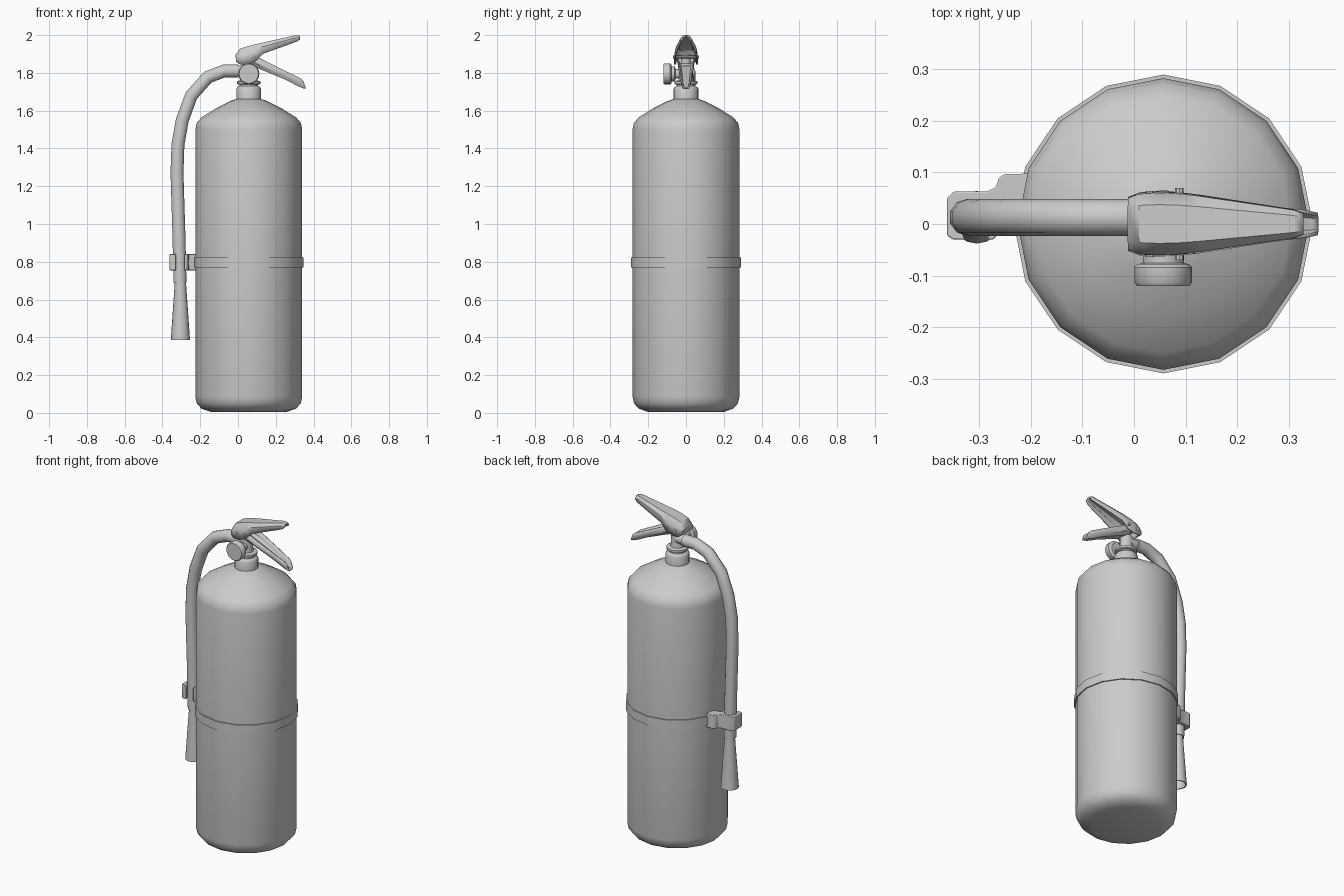
import bpy, bmesh, math
from mathutils import Matrix, Vector

if "Cube" in bpy.data.objects:
    bpy.data.objects.remove(bpy.data.objects["Cube"], do_unlink=True)

grey = bpy.data.materials.new("plain_grey")
grey.use_nodes = True
COLOR = (0.6, 0.6, 0.6, 1)
grey.diffuse_color = COLOR
grey.node_tree.nodes["Principled BSDF"].inputs["Base Color"].default_value = COLOR

CX = 0.057  # axis of the tank


def finish(obj, angle=40):
    obj.data.materials.append(grey)
    bpy.ops.object.select_all(action="DESELECT")
    obj.select_set(True)
    bpy.context.view_layer.objects.active = obj
    bpy.ops.object.shade_smooth_by_angle(angle=math.radians(angle))
    return obj


def from_bmesh(name, bm, angle=40):
    bmesh.ops.recalc_face_normals(bm, faces=bm.faces)
    mesh = bpy.data.meshes.new(name)
    bm.to_mesh(mesh)
    bm.free()
    obj = bpy.data.objects.new(name, mesh)
    bpy.context.collection.objects.link(obj)
    return finish(obj, angle)


def lathe(name, profile, loc, segments=16, axis="Z", angle=40):
    """Revolve (radius, height) points around an axis through loc."""
    bm = bmesh.new()
    verts = [bm.verts.new((r, 0, h)) for r, h in profile]
    edges = [bm.edges.new(p) for p in zip(verts, verts[1:])]
    bmesh.ops.spin(bm, geom=verts + edges, axis=(0, 0, 1), cent=(0, 0, 0),
                   angle=math.tau, steps=segments, use_duplicate=False)
    bmesh.ops.remove_doubles(bm, verts=bm.verts, dist=0.0005)
    turn = {"Z": Matrix(), "Y": Matrix.Rotation(math.pi / 2, 4, "X"),
            "X": Matrix.Rotation(math.pi / 2, 4, "Y")}[axis]
    bmesh.ops.transform(bm, matrix=Matrix.Translation(loc) @ turn, verts=bm.verts)
    return from_bmesh(name, bm, angle)


def channel(name, stations, thickness=0.007):
    """Folded sheet lever: stations are (x, closed side z, open edge z, half width)."""
    bm = bmesh.new()
    rows = []
    for x, s, e, w in stations:
        half = [(w, e), (w * 0.95, s + 0.35 * (e - s)), (w * 0.6, s)]
        pts = half + [(-y, z) for y, z in reversed(half)]
        rows.append([bm.verts.new((x, y, z)) for y, z in pts])
    for a, b in zip(rows, rows[1:]):
        for i in range(len(a) - 1):
            bm.faces.new((a[i], a[i + 1], b[i + 1], b[i]))
    bm.faces.new(rows[0])
    obj = from_bmesh(name, bm, 35)
    solid = obj.modifiers.new("sheet", "SOLIDIFY")
    solid.thickness = thickness
    solid.offset = 0
    return obj


def slab(name, outline, z0, z1, bevel=0.006):
    """Extrude an XY outline upward and soften its edges."""
    bm = bmesh.new()
    face = bm.faces.new([bm.verts.new((x, y, z0)) for x, y in outline])
    out = bmesh.ops.extrude_face_region(bm, geom=[face])
    top = [v for v in out["geom"] if isinstance(v, bmesh.types.BMVert)]
    bmesh.ops.translate(bm, verts=top, vec=(0, 0, z1 - z0))
    obj = from_bmesh(name, bm, 30)
    mod = obj.modifiers.new("soft", "BEVEL")
    mod.width = bevel
    mod.segments = 2
    return obj


# Tank and its band
lathe("tank", [(0, 0.005), (0.2, 0.005), (0.25, 0.022), (0.275, 0.05), (0.283, 0.085),
               (0.283, 1.5), (0.276, 1.535), (0.25, 1.565), (0.17, 1.615),
               (0.1, 1.65), (0.06, 1.664), (0, 1.664)], (CX, 0, 0), angle=50)
lathe("band", [(0.28, 0.77), (0.29, 0.77), (0.29, 0.823), (0.28, 0.823), (0.28, 0.77)],
      (CX, 0, 0))

# Neck collar and valve
lathe("neck_collar", [(0, 1.65), (0.066, 1.65), (0.066, 1.715), (0.06, 1.725), (0.05, 1.73),
                      (0.05, 1.738), (0.062, 1.742), (0.062, 1.755), (0.045, 1.76),
                      (0, 1.76)], (CX, 0, 0), 20)
lathe("valve_stem", [(0, 1.75), (0.042, 1.75), (0.036, 1.785), (0.036, 1.84),
                     (0.025, 1.85), (0.025, 1.9), (0, 1.9)], (CX, 0, 0), 16)
lathe("hose_connector", [(0, -0.06), (0.03, -0.06), (0.03, 0.03), (0, 0.03)],
      (CX - 0.03, 0.008, 1.81), 12, "X")

# Pressure gauge facing forward
lathe("gauge", [(0, 0.02), (0.026, 0.02), (0.026, 0.055), (0.04, 0.06), (0.04, 0.076),
                (0.05, 0.078), (0.056, 0.084), (0.056, 0.113), (0.051, 0.12), (0, 0.12)],
      (CX, 0, 1.795), 20, "Y")

# Carry handle opens downward, squeeze lever opens upward
channel("carry_handle", [(-0.009, 1.895, 1.86, 0.05), (0.012, 1.925, 1.845, 0.058),
                         (0.05, 1.938, 1.845, 0.06), (0.09, 1.948, 1.86, 0.058),
                         (0.13, 1.957, 1.9, 0.053), (0.31, 1.997, 1.965, 0.025),
                         (0.328, 1.993, 1.976, 0.018)])
channel("squeeze_lever", [(0.06, 1.845, 1.895, 0.044), (0.1, 1.83, 1.885, 0.043),
                          (0.245, 1.77, 1.813, 0.033), (0.328, 1.728, 1.773, 0.024),
                          (0.345, 1.722, 1.758, 0.021), (0.357, 1.719, 1.726, 0.018)])

# Hinge rivets across the handle
for name, x, z, reach in (("rear_rivet", 0.03, 1.878, 0.064), ("front_rivet", 0.088, 1.884, 0.07)):
    lathe(name, [(0, -reach), (0.008, -reach), (0.008, reach), (0, reach)], (x, 0, z), 8, "Y")

# Hose swept along a bent path
HOSE_Y = 0.013
path = [(0.0, 1.81), (-0.075, 1.81), (-0.16, 1.777), (-0.247, 1.68), (-0.295, 1.55),
        (-0.318, 1.42), (-0.323, 1.27), (-0.313, 0.95), (-0.307, 0.69)]
curve = bpy.data.curves.new("hose", "CURVE")
curve.dimensions = "3D"
curve.bevel_depth = 0.036
curve.bevel_resolution = 3
curve.use_fill_caps = True
spline = curve.splines.new("POLY")
spline.points.add(len(path) - 1)
for point, (x, z) in zip(spline.points, path):
    point.co = (x, HOSE_Y, z, 1)
hose = bpy.data.objects.new("hose", curve)
bpy.context.collection.objects.link(hose)
bpy.ops.object.select_all(action="DESELECT")
hose.select_set(True)
bpy.context.view_layer.objects.active = hose
bpy.ops.object.convert(target="MESH")
finish(bpy.context.view_layer.objects.active, 50)

# Flared, hollow nozzle
lathe("nozzle", [(0, 0.71), (0.03, 0.71), (0.03, 0.685), (0.051, 0.385), (0.044, 0.385),
                 (0.024, 0.66), (0, 0.66)], (-0.305, HOSE_Y, 0), 16)

# Clip holding the hose, open to the front, with an arm to the band
slab("hose_clip", [(-0.363, -0.022), (-0.352, -0.03), (-0.328, -0.03), (-0.34, 0.0),
                   (-0.34, 0.03), (-0.325, 0.045), (-0.295, 0.045), (-0.278, 0.03),
                   (-0.278, 0.0), (-0.284, -0.03), (-0.272, -0.03), (-0.262, -0.015),
                   (-0.262, 0.03), (-0.21, 0.04), (-0.19, 0.098), (-0.25, 0.097),
                   (-0.262, 0.09), (-0.268, 0.072), (-0.285, 0.063), (-0.35, 0.063),
                   (-0.363, 0.05)], 0.755, 0.84, 0.003)
